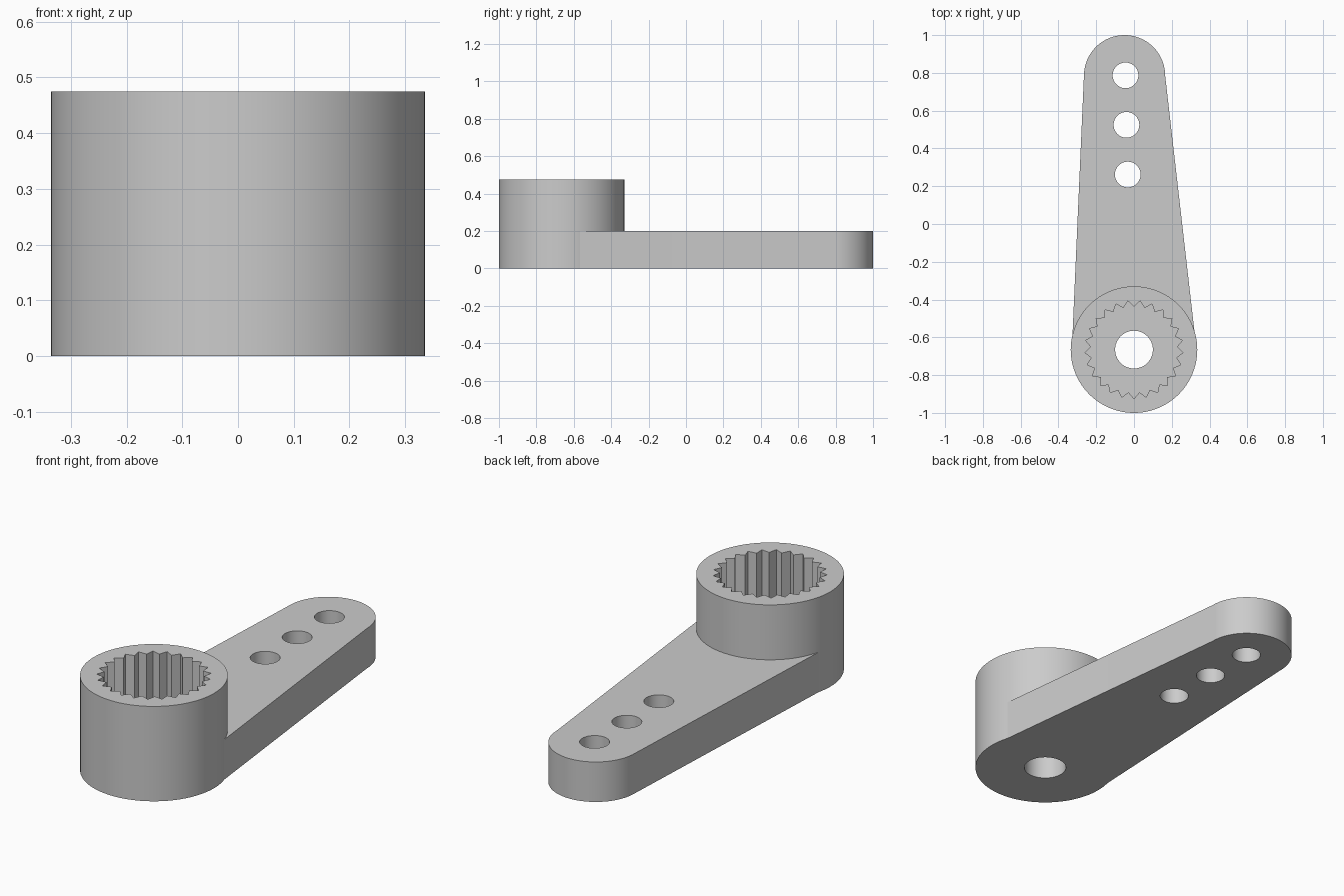
import bpy
import bmesh
from math import cos, sin, pi, radians

cube = bpy.data.objects.get("Cube")
if cube:
    bpy.data.objects.remove(cube, do_unlink=True)

HUB = (0, -0.665)
HUB_R, HUB_H = 0.335, 0.475
TIP = (-0.05, 0.785)
TIP_R, ARM_H = 0.215, 0.2
TEETH = 25

grey = bpy.data.materials.new("plain grey")
grey.use_nodes = True
grey.diffuse_color = (0.6, 0.6, 0.6, 1)
grey.node_tree.nodes["Principled BSDF"].inputs["Base Color"].default_value = (0.6, 0.6, 0.6, 1)


def arc(center, radius, start, end, steps):
    """Points along an arc, both ends included."""
    angles = [start + (end - start) * i / steps for i in range(steps + 1)]
    return [(center[0] + radius * cos(a), center[1] + radius * sin(a)) for a in angles]


def circle(center, radius, steps):
    return arc(center, radius, 0, 2 * pi, steps)[:-1]


def prism(name, outline, z0, z1):
    """Extrude a flat outline upwards into a closed solid."""
    bm = bmesh.new()
    base = bm.faces.new([bm.verts.new((x, y, z0)) for x, y in outline])
    top = bmesh.ops.extrude_face_region(bm, geom=[base], use_keep_orig=True)
    verts = [v for v in top["geom"] if isinstance(v, bmesh.types.BMVert)]
    bmesh.ops.translate(bm, verts=verts, vec=(0, 0, z1 - z0))
    bmesh.ops.recalc_face_normals(bm, faces=bm.faces)
    mesh = bpy.data.meshes.new(name)
    bm.to_mesh(mesh)
    bm.free()
    mesh.materials.append(grey)
    obj = bpy.data.objects.new(name, mesh)
    bpy.context.collection.objects.link(obj)
    return obj


def combine(target, other, operation):
    """Apply a boolean and remove the helper solid."""
    mod = target.modifiers.new(operation.title(), 'BOOLEAN')
    mod.operation, mod.solver, mod.object = operation, 'EXACT', other
    bpy.context.view_layer.objects.active = target
    bpy.ops.object.modifier_apply(modifier=mod.name)
    bpy.data.objects.remove(other, do_unlink=True)


# Tapered arm with a rounded tip, running into the hub
arm_outline = arc(TIP, TIP_R, 0, pi, 40) + [(-0.327, -0.62), (0.326, -0.62)]
lever = prism("lever_arm", arm_outline, 0, ARM_H)

# Round hub
combine(lever, prism("hub", circle(HUB, HUB_R, 96), 0, HUB_H), 'UNION')

# Toothed socket in the top of the hub
spline = []
for i in range(2 * TEETH):
    r = 0.228 if i % 2 == 0 else 0.26
    a = pi / 2 + pi * i / TEETH
    spline.append((HUB[0] + r * cos(a), HUB[1] + r * sin(a)))
combine(lever, prism("socket_cutter", spline, ARM_H, HUB_H + 0.1), 'DIFFERENCE')

# Screw hole through the hub and three linkage holes along the arm
holes = [(*HUB, 0.1), (-0.045, 0.787, 0.068), (-0.04, 0.525, 0.068), (-0.033, 0.262, 0.068)]
for x, y, r in holes:
    combine(lever, prism("hole_cutter", circle((x, y), r, 48), -0.1, HUB_H + 0.1), 'DIFFERENCE')

# Smooth round walls, crisp edges
bpy.ops.object.select_all(action='DESELECT')
lever.select_set(True)
bpy.context.view_layer.objects.active = lever
bpy.ops.object.shade_smooth_by_angle(angle=radians(10))
